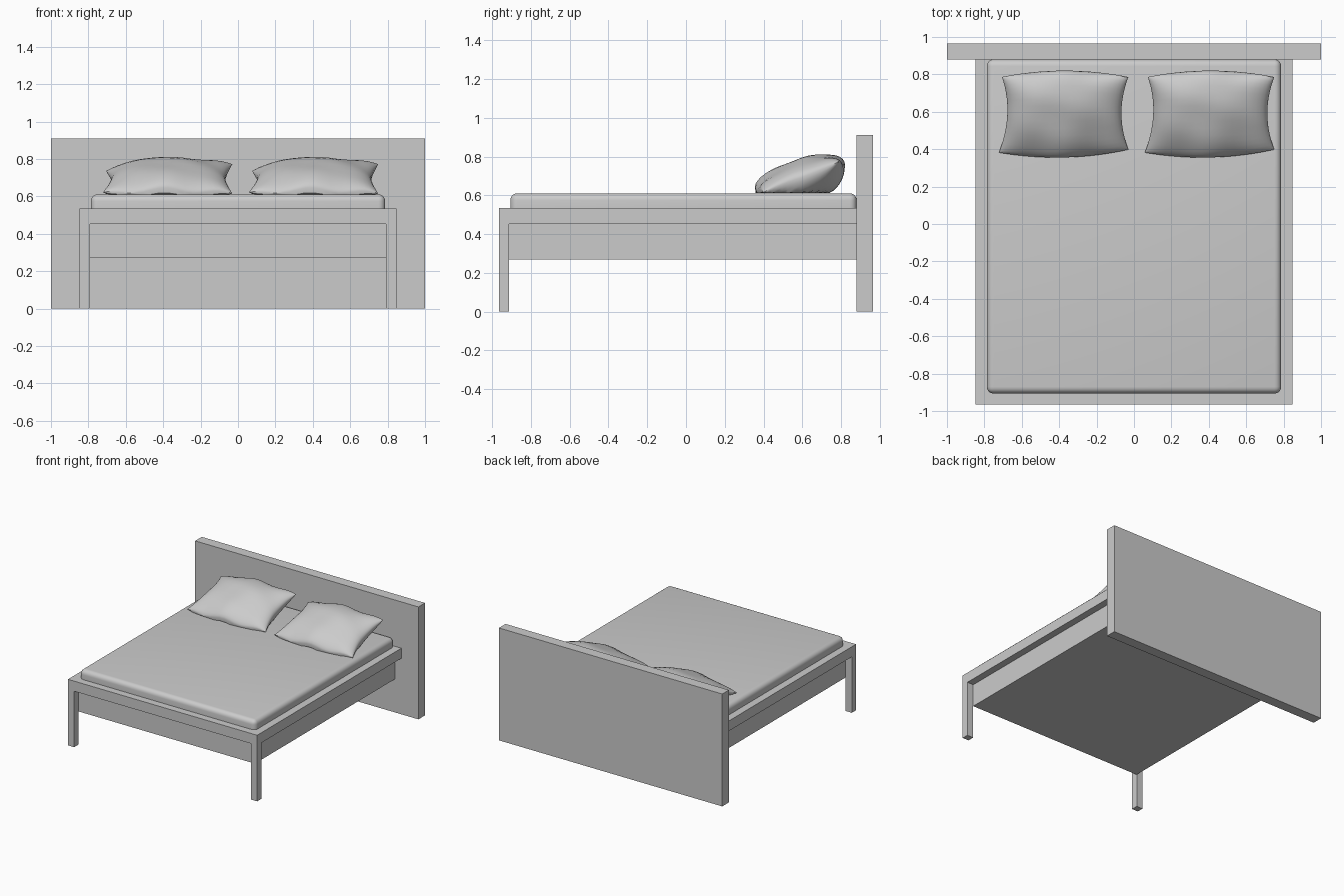
import bpy, bmesh, math

if "Cube" in bpy.data.objects:
    bpy.data.objects.remove(bpy.data.objects["Cube"])

grey = bpy.data.materials.new("plain grey")
grey.diffuse_color = (0.6, 0.6, 0.6, 1)
grey.use_nodes = True
grey.node_tree.nodes["Principled BSDF"].inputs["Base Color"].default_value = grey.diffuse_color


def finish(name, bm):
    bmesh.ops.recalc_face_normals(bm, faces=bm.faces)
    me = bpy.data.meshes.new(name)
    bm.to_mesh(me)
    bm.free()
    me.materials.append(grey)
    ob = bpy.data.objects.new(name, me)
    bpy.context.collection.objects.link(ob)
    return ob


def smooth(ob, degrees):
    bpy.ops.object.select_all(action='DESELECT')
    ob.select_set(True)
    bpy.context.view_layer.objects.active = ob
    bpy.ops.object.shade_smooth_by_angle(angle=math.radians(degrees))


def box_mesh(lo, hi):
    bm = bmesh.new()
    bmesh.ops.create_cube(bm, size=1)
    for v in bm.verts:
        v.co = [lo[i] + (v.co[i] + 0.5) * (hi[i] - lo[i]) for i in range(3)]
    return bm


def box(name, lo, hi):
    return finish(name, box_mesh(lo, hi))


# Headboard, frame, inner box and front legs
box("headboard", (-1, 0.88, 0), (1, 0.965, 0.91))
box("bed_frame", (-0.847, -0.965, 0.453), (0.847, 0.88, 0.535))
box("under_box", (-0.79, -0.912, 0.27), (0.79, 0.88, 0.453))
for side, x in (("left", -0.847), ("right", 0.792)):
    box(side + "_front_leg", (x, -0.965, 0), (x + 0.055, -0.912, 0.453))

# Mattress with rounded top and corners
bm = box_mesh((-0.787, -0.906, 0.535), (0.787, 0.88, 0.61))
edges = [e for e in bm.edges if max(v.co.z for v in e.verts) > 0.6]
bmesh.ops.bevel(bm, geom=edges, offset=0.036, segments=5, profile=0.5, affect='EDGES')
smooth(finish("mattress", bm), 35)


# Pillows: two bulging sheets joined at a tilted, pinched seam
def pillow_point(u, v, top):
    x = -0.372 + u * (0.305 + 0.037 * v * v) - 0.008 * u * v * (u < 0)
    y = 0.592 + v * (0.228 - 0.034 * u * u) + 0.008 * (1 - u) * v * (v < 0)
    seam = 0.69 + 0.055 * v - 0.025 * u * u * (v < 0) * v * v
    seam += 0.012 * math.sin(7 * u + 2) * v * v + 0.022 * max(v, 0) * u * u * u
    bulge = ((1 - u * u) * (1 - v * v)) ** 0.5
    bulge = bulge * (1 + 0.06 * math.sin(5 * u + 3 * v) * math.cos(4 * v - 2 * u))
    if top:
        z = seam + 0.1 * bulge + 0.015 * bulge * v
    else:
        z = max(0.611, seam - 0.16 * bulge)
    return x, y, z


NU, NV = 24, 18
for name, shift in (("left_pillow", 0), ("right_pillow", 0.78)):
    bm = bmesh.new()
    for top in (True, False):
        grid = []
        for i in range(NU + 1):
            u = math.sin(math.pi / 2 * (2 * i / NU - 1))
            row = []
            for j in range(NV + 1):
                v = math.sin(math.pi / 2 * (2 * j / NV - 1))
                x, y, z = pillow_point(u, v, top)
                row.append(bm.verts.new((x + shift, y, z)))
            grid.append(row)
        for i in range(NU):
            for j in range(NV):
                bm.faces.new((grid[i][j], grid[i + 1][j], grid[i + 1][j + 1], grid[i][j + 1]))
    bmesh.ops.remove_doubles(bm, verts=bm.verts, dist=0.0003)
    smooth(finish(name, bm), 40)
